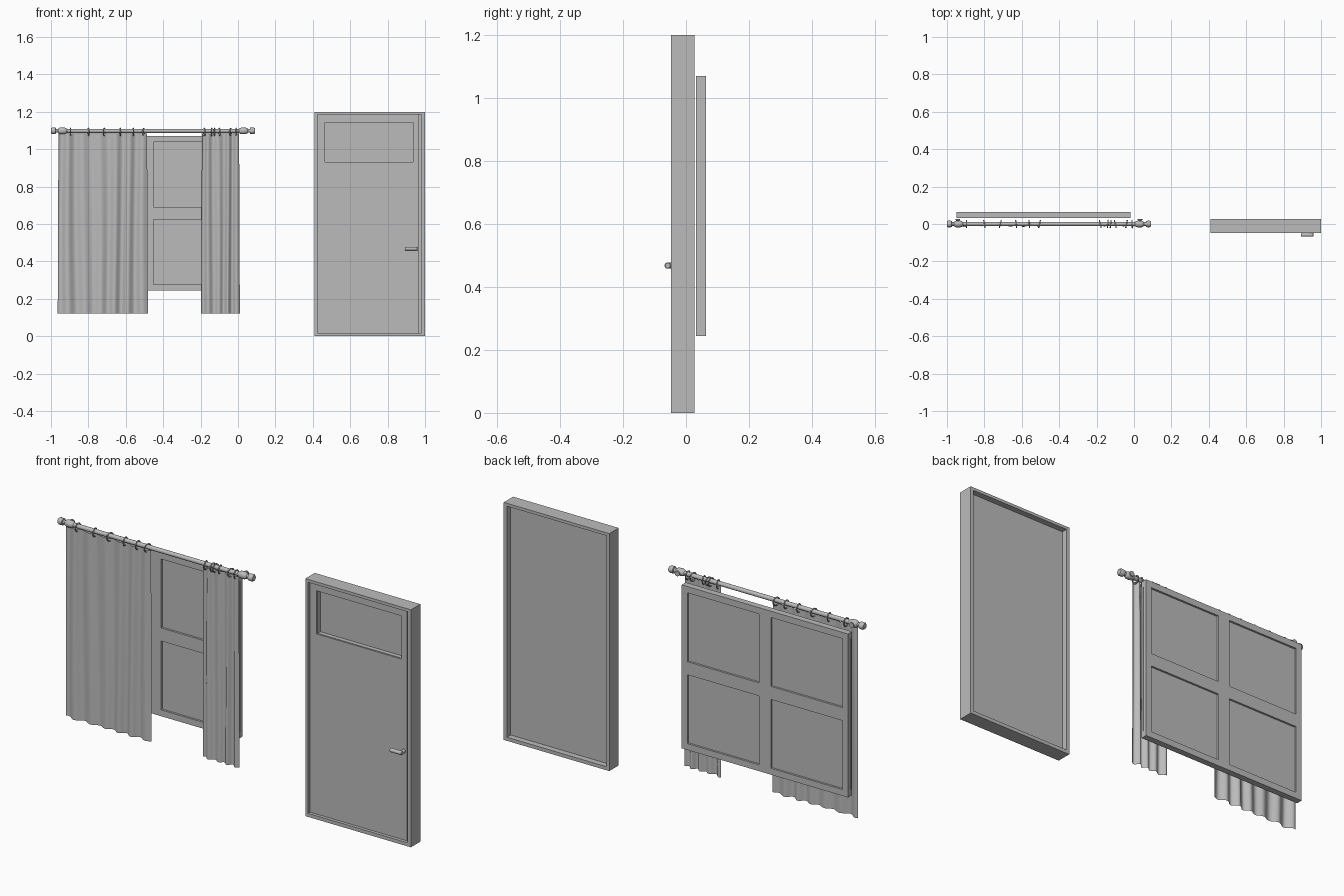
import bpy, bmesh, math
from mathutils import Matrix, Vector

if "Cube" in bpy.data.objects:
    bpy.data.objects.remove(bpy.data.objects["Cube"])

grey = bpy.data.materials.new("plain grey")
grey.use_nodes = True
grey.diffuse_color = (0.5, 0.5, 0.5, 1)
grey.node_tree.nodes["Principled BSDF"].inputs["Base Color"].default_value = (0.5, 0.5, 0.5, 1)


def finish(name, bm, smooth=False):
    mesh = bpy.data.meshes.new(name)
    bmesh.ops.recalc_face_normals(bm, faces=bm.faces)
    bm.to_mesh(mesh)
    bm.free()
    mesh.materials.append(grey)
    ob = bpy.data.objects.new(name, mesh)
    bpy.context.collection.objects.link(ob)
    if smooth:
        bpy.ops.object.select_all(action="DESELECT")
        ob.select_set(True)
        bpy.context.view_layer.objects.active = ob
        bpy.ops.object.shade_smooth_by_angle(angle=math.radians(40))
    return ob


def add_box(bm, x0, x1, y0, y1, z0, z1):
    size = Matrix.Diagonal((x1 - x0, y1 - y0, z1 - z0, 1))
    centre = Matrix.Translation(((x0 + x1) / 2, (y0 + y1) / 2, (z0 + z1) / 2))
    bmesh.ops.create_cube(bm, size=1, matrix=centre @ size)


def box(name, *bounds):
    bm = bmesh.new()
    add_box(bm, *bounds)
    return finish(name, bm)


def ring_frame(name, outer, inner, y0, y1):
    """Flat rectangular frame; outer and inner are (x0, x1, z0, z1)."""
    bm = bmesh.new()
    loops = []
    for (x0, x1, z0, z1) in (outer, inner):
        for y in (y0, y1):
            loops.append([bm.verts.new((x, y, z)) for x, z in
                          ((x0, z0), (x1, z0), (x1, z1), (x0, z1))])
    of, ob, nf, nb = loops
    for a, b in ((of, ob), (nf, nb), (of, nf), (ob, nb)):
        for i in range(4):
            j = (i + 1) % 4
            bm.faces.new((a[i], a[j], b[j], b[i]))
    return finish(name, bm)


def lathe(name, profile, origin, axis, sides=20):
    """Spin (distance, radius) points round an axis."""
    bm = bmesh.new()
    turn = Vector(axis).to_track_quat("Z", "Y").to_matrix().to_4x4()
    place = Matrix.Translation(origin) @ turn
    rows = []
    for d, r in profile:
        rows.append([bm.verts.new(place @ Vector((r * math.cos(a), r * math.sin(a), d)))
                     for a in (math.tau * i / sides for i in range(sides))])
    for a, b in zip(rows, rows[1:]):
        for i in range(sides):
            j = (i + 1) % sides
            bm.faces.new((a[i], a[j], b[j], b[i]))
    bm.faces.new(rows[0])
    bm.faces.new(rows[-1])
    return finish(name, bm, True)


# Door: casing, leaf with a sunken light, and lever handle
ring_frame("door_casing", (0.41, 1, 0, 1.2), (0.426, 0.982, 0.018, 1.185), -0.048, 0.027)
ring_frame("door_leaf", (0.426, 0.968, 0.018, 1.185), (0.462, 0.938, 0.928, 1.147), -0.032, -0.006)
box("door_backing", 0.426, 0.982, -0.007, -0.003, 0.018, 1.185)
ring_frame("door_light_bead", (0.462, 0.938, 0.928, 1.147), (0.465, 0.935, 0.931, 1.144), -0.029, -0.007)
lathe("handle_stem", [(0, 0.009), (0.03, 0.009)], (0.951, -0.032, 0.468), (0, -1, 0))
lathe("handle_lever", [(0, 0.008), (0.002, 0.01), (0.066, 0.01), (0.068, 0.008)],
      (0.96, -0.058, 0.468), (-1, 0, 0))

# Window: two frame layers around a pane, cross bars and a slim side groove
WX0, WX1, WZ0, WZ1 = -0.95, -0.02, 0.244, 1.07
BORDER, BAR = 0.032, 0.033
MX, MZ = (WX0 + WX1) / 2, (WZ0 + WZ1) / 2
opening = (WX0 + BORDER, WX1 - BORDER, WZ0 + BORDER, WZ1 - BORDER)
for side, y0, y1 in (("front", 0.031, 0.041), ("back", 0.045, 0.063)):
    ring_frame("window_frame_" + side, (WX0, WX1, WZ0, WZ1), opening, y0, y1)
    bm = bmesh.new()
    add_box(bm, MX - BAR, MX + BAR, y0, y1, opening[2], opening[3])
    for x0, x1 in ((opening[0], MX - BAR), (MX + BAR, opening[1])):
        add_box(bm, x0, x1, y0, y1, MZ - BAR, MZ + BAR)
    finish("window_bars_" + side, bm)
box("window_pane", WX0 + 0.004, WX1 - 0.004, 0.041, 0.053, opening[2], opening[3])
for name, z0, z1 in (("bottom", WZ0, opening[2]), ("top", opening[3], WZ1)):
    box("window_core_" + name, WX0, WX1, 0.041, 0.045, z0, z1)

# Curtain rod with finials and wall brackets
ROD_Z = 1.098
ROD_MID = -0.455
lathe("curtain_rod", [(-0.5, 0.011), (0.5, 0.011)], (ROD_MID, 0, ROD_Z), (1, 0, 0))
finial = [(0.46, 0.011), (0.465, 0.015), (0.475, 0.018), (0.495, 0.018), (0.505, 0.014),
          (0.508, 0.01), (0.518, 0.01), (0.52, 0.017), (0.538, 0.018), (0.545, 0.014)]
for name, s in (("left", 1), ("right", -1)):
    lathe("finial_" + name, finial, (ROD_MID, 0, ROD_Z), (s, 0, 0))
    lathe("bracket_" + name, [(0, 0.009), (0.02, 0.009), (0.021, 0.013), (0.026, 0.013)],
          (ROD_MID + s * 0.487, 0, ROD_Z), (0, 1, 0))


# Curtain rings
def curtain_ring(name, x, tilt, major=0.02, minor=0.003, n=20, m=8):
    bm = bmesh.new()
    place = Matrix.Translation((x, 0, ROD_Z - 0.006)) @ Matrix.Rotation(tilt, 4, "Z")
    rows = []
    for i in range(n):
        a = math.tau * i / n
        rows.append([])
        for j in range(m):
            b = math.tau * j / m
            r = major + minor * math.cos(b)
            rows[-1].append(bm.verts.new(
                place @ Vector((minor * math.sin(b), r * math.cos(a), r * math.sin(a)))))
    for i in range(n):
        p, q = rows[i], rows[(i + 1) % n]
        for j in range(m):
            k = (j + 1) % m
            bm.faces.new((p[j], p[k], q[k], q[j]))
    finish(name, bm, True)


ring_spots = (-0.895, -0.8, -0.715, -0.63, -0.56, -0.505,
              -0.18, -0.14, -0.125, -0.1, -0.04, -0.01)
for i, x in enumerate(ring_spots):
    curtain_ring(f"curtain_ring_{i + 1}", x, 0.25 * math.sin(i * 2.3))


# Curtains: hanging sheets with uneven folds that deepen downward
def curtain(name, x0, x1, folds, depth):
    bm = bmesh.new()
    cols, rows = folds * 14, 24
    grid = []
    for r in range(rows + 1):
        t = r / rows
        line = []
        for c in range(cols + 1):
            u = c / cols
            phase = math.tau * folds * (u + 0.02 * math.sin(7 * u + 2 * t))
            amp = depth * (0.75 + 0.25 * t) * (0.8 + 0.2 * math.sin(9 * u + 1))
            x = x0 + (x1 - x0) * u + 0.004 * t * (2 * u - 1)
            y = -0.004 + amp * math.sin(phase)
            line.append(bm.verts.new((x, y, 1.085 - 0.964 * t)))
        grid.append(line)
    for a, b in zip(grid, grid[1:]):
        for c in range(cols):
            bm.faces.new((a[c], a[c + 1], b[c + 1], b[c]))
    finish(name, bm, True)


curtain("curtain_right", -0.96, -0.486, 6, 0.012)
curtain("curtain_left", -0.193, 0.006, 4, 0.011)
